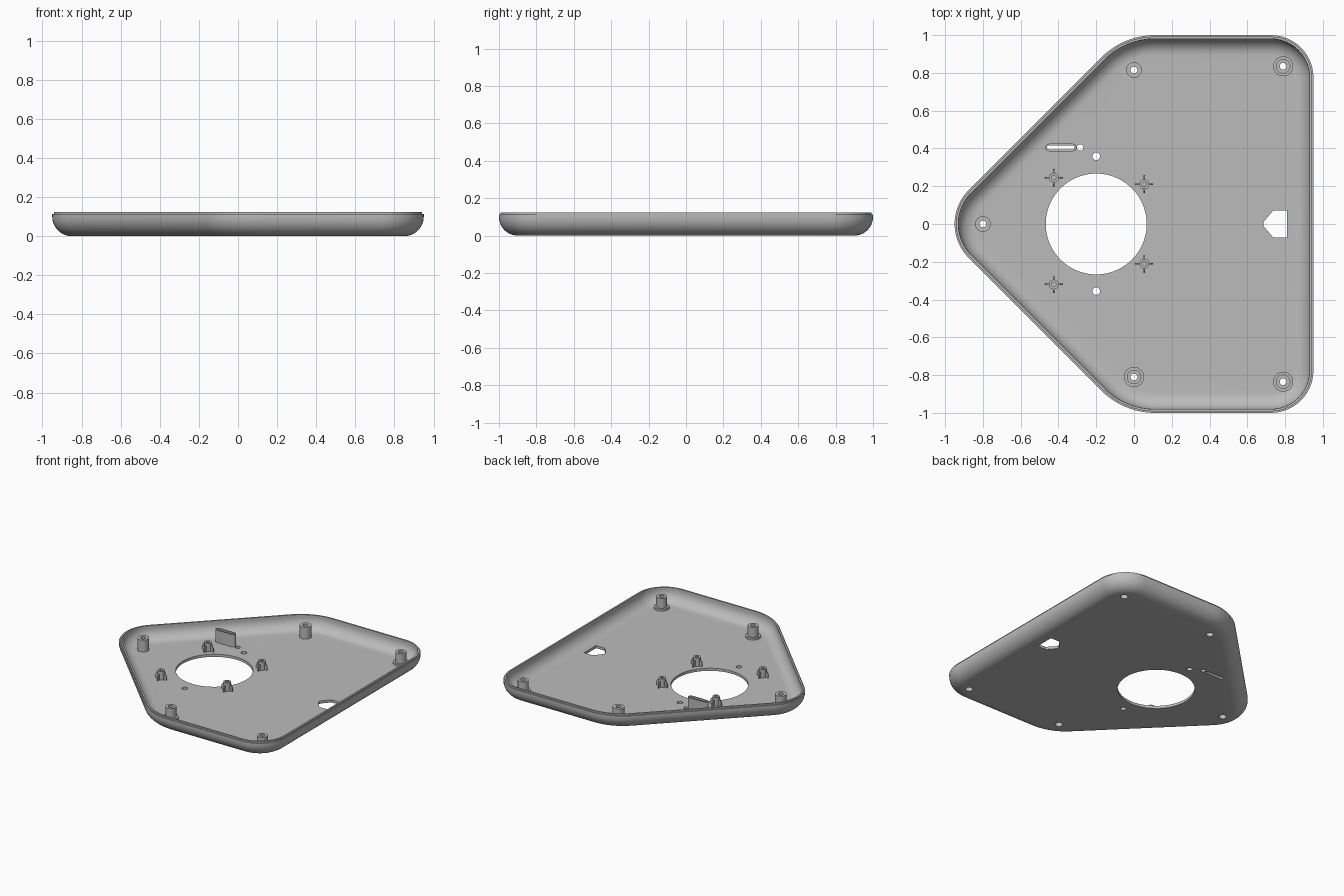
import bpy, bmesh, math
from math import sin, cos, pi

if "Cube" in bpy.data.objects:
    bpy.data.objects.remove(bpy.data.objects["Cube"])

FLOOR, LEDGE, TOP = 0.02, 0.112, 0.123
grey = bpy.data.materials.new("plain grey")
grey.diffuse_color = (0.5, 0.5, 0.5, 1)
grey.use_nodes = True
grey.node_tree.nodes["Principled BSDF"].inputs["Base Color"].default_value = grey.diffuse_color


def make(name, bm, smooth=True):
    bmesh.ops.recalc_face_normals(bm, faces=bm.faces)
    me = bpy.data.meshes.new(name)
    bm.to_mesh(me)
    bm.free()
    me.materials.append(grey)
    ob = bpy.data.objects.new(name, me)
    bpy.context.collection.objects.link(ob)
    if smooth:
        shade(ob)
    return ob


def activate(ob):
    bpy.ops.object.select_all(action='DESELECT')
    ob.select_set(True)
    bpy.context.view_layer.objects.active = ob


def shade(ob):
    activate(ob)
    bpy.ops.object.shade_smooth_by_angle(angle=math.radians(30))


def bridge(bm, a, b):
    n = len(a)
    for i in range(n):
        bm.faces.new((a[i], a[(i + 1) % n], b[(i + 1) % n], b[i]))


def prism(bm, pts, z0, z1):
    lo = [bm.verts.new((x, y, z0)) for x, y in pts]
    hi = [bm.verts.new((x, y, z1)) for x, y in pts]
    bridge(bm, lo, hi)
    bm.faces.new(lo[::-1])
    bm.faces.new(hi)


def circle(cx, cy, r, n=32):
    return [(cx + r * cos(2 * pi * i / n), cy + r * sin(2 * pi * i / n)) for i in range(n)]


def lathe(name, cx, cy, profile, n=32):
    bm = bmesh.new()
    rings = [[bm.verts.new((x, y, z)) for x, y in circle(cx, cy, r, n)] for r, z in profile]
    for a, b in zip(rings, rings[1:]):
        bridge(bm, a, b)
    return bm


# Plan outline: rounded corners as (centre x, centre y, radius, start and end angle)
C = 1.055
R_TIP = (C - 0.95) / (math.sqrt(2) - 1)
R_SIDE, R_BACK = 0.4, 0.225
side_x = 1 - C + R_SIDE * math.tan(pi / 8)
corners = [
    (0.95 - R_BACK, 1 - R_BACK, R_BACK, 0, 90),
    (side_x, 1 - R_SIDE, R_SIDE, 90, 135),
    (-0.95 + R_TIP, 0, R_TIP, 135, 225),
    (side_x, -1 + R_SIDE, R_SIDE, 225, 270),
    (0.95 - R_BACK, -1 + R_BACK, R_BACK, 270, 360),
]


def outline(inset, seg=14):
    pts = []
    for cx, cy, r, a0, a1 in corners:
        for i in range(seg + 1):
            a = math.radians(a0 + (a1 - a0) * i / seg)
            pts.append((cx + (r - inset) * cos(a), cy + (r - inset) * sin(a)))
    return pts


# Tray shell: wall section from the underside, over the lip, down to the floor
N = 10
wall = [(0.1 - 0.1 * sin(i * pi / 2 / N), 0.1 - 0.1 * cos(i * pi / 2 / N)) for i in range(N + 1)]
wall += [(0, LEDGE), (0.008, LEDGE), (0.008, TOP), (0.02, TOP)]
wall += [(0.105 - 0.085 * cos(i * pi / 2 / N), FLOOR + 0.085 * (1 - sin(i * pi / 2 / N)))
         for i in range(N + 1)]
bm = bmesh.new()
rings = [[bm.verts.new((x, y, z)) for x, y in outline(d)] for d, z in wall]
for a, b in zip(rings, rings[1:]):
    bridge(bm, a, b)
bm.faces.new(rings[0][::-1])
bm.faces.new(rings[-1])
tray = make("tray_shell", bm, smooth=False)

# Openings through the floor
BORE = 0.026
flanged = [(0.79, 0.835), (0.79, -0.835), (0, -0.81)]
plain = [(0, 0.815), (-0.8, 0)]
slot = (-0.3875, 0.405)


def stadium(cx, cy, length, width, n=8):
    r, h = width / 2, (length - width) / 2
    return [(cx + s * h + r * cos(a), cy + r * sin(a))
            for s, start in ((1, -pi / 2), (-1, pi / 2))
            for a in [start + pi * i / n for i in range(n + 1)]]


bm = bmesh.new()
cuts = [circle(-0.2, 0, 0.267, 96)]
cuts += [circle(x, y, BORE) for x, y in flanged + plain]
cuts += [circle(x, y, r, 24) for x, y, r in
         ((-0.2, 0.358, 0.02), (-0.2, -0.355, 0.02), (-0.285, 0.405, 0.017))]
cuts.append([(0.81, -0.072), (0.81, 0.072), (0.738, 0.072), (0.688, 0.014),
             (0.684, 0), (0.688, -0.014), (0.738, -0.072)])
cuts.append(stadium(*slot, 0.148, 0.022))
for c in cuts:
    prism(bm, c, -0.05, 0.06)
cutter = make("floor_cutter", bm, smooth=False)
cutter.hide_render = True
mod = tray.modifiers.new("openings", 'BOOLEAN')
mod.operation, mod.solver, mod.object = 'DIFFERENCE', 'EXACT', cutter
activate(tray)
bpy.ops.object.modifier_apply(modifier=mod.name)
bpy.data.objects.remove(cutter)
shade(tray)

# Screw bosses with a stepped bore, some with a flange at the foot
bore = [(0.018, 0.11), (0.018, 0.06), (BORE, 0.06), (BORE, FLOOR)]
for x, y in flanged:
    make("flanged_boss", lathe("b", x, y, [(0.053, FLOOR), (0.053, 0.035), (0.038, 0.035),
                                           (0.038, 0.11)] + bore))
for x, y in plain:
    make("plain_boss", lathe("b", x, y, [(0.041, FLOOR), (0.041, 0.11)] + bore))

# Small standoffs with a blind hole and four tapered fins
for x, y in ((-0.425, 0.245), (-0.425, -0.32), (0.055, 0.21), (0.055, -0.21)):
    bm = lathe("s", x, y, [(0.026, FLOOR), (0.026, 0.085), (0.012, 0.085), (0.012, 0.03)], 24)
    bm.edges.ensure_lookup_table()
    bottom = [e for e in bm.edges if e.is_boundary and e.verts[0].co.z > FLOOR + 0.005]
    bmesh.ops.holes_fill(bm, edges=bottom)
    for k in range(4):
        c, s = cos(k * pi / 2), sin(k * pi / 2)
        sides = [[bm.verts.new((x + r * c - t * s, y + r * s + t * c, z)) for r, z in
                  ((0.023, FLOOR), (0.046, FLOOR), (0.046, 0.05), (0.036, 0.065), (0.023, 0.065))]
                 for t in (-0.004, 0.004)]
        bridge(bm, *sides)
        bm.faces.new(sides[0])
        bm.faces.new(sides[1][::-1])
    make("finned_standoff", bm)

# Upright sleeve around the slot
bm = bmesh.new()
loops = [[bm.verts.new((x, y, z)) for x, y in stadium(*slot, l, w)]
         for l, w, z in ((0.166, 0.04, FLOOR), (0.166, 0.04, 0.115),
                         (0.148, 0.022, 0.115), (0.148, 0.022, FLOOR))]
for a, b in zip(loops, loops[1:]):
    bridge(bm, a, b)
make("slot_sleeve", bm)
